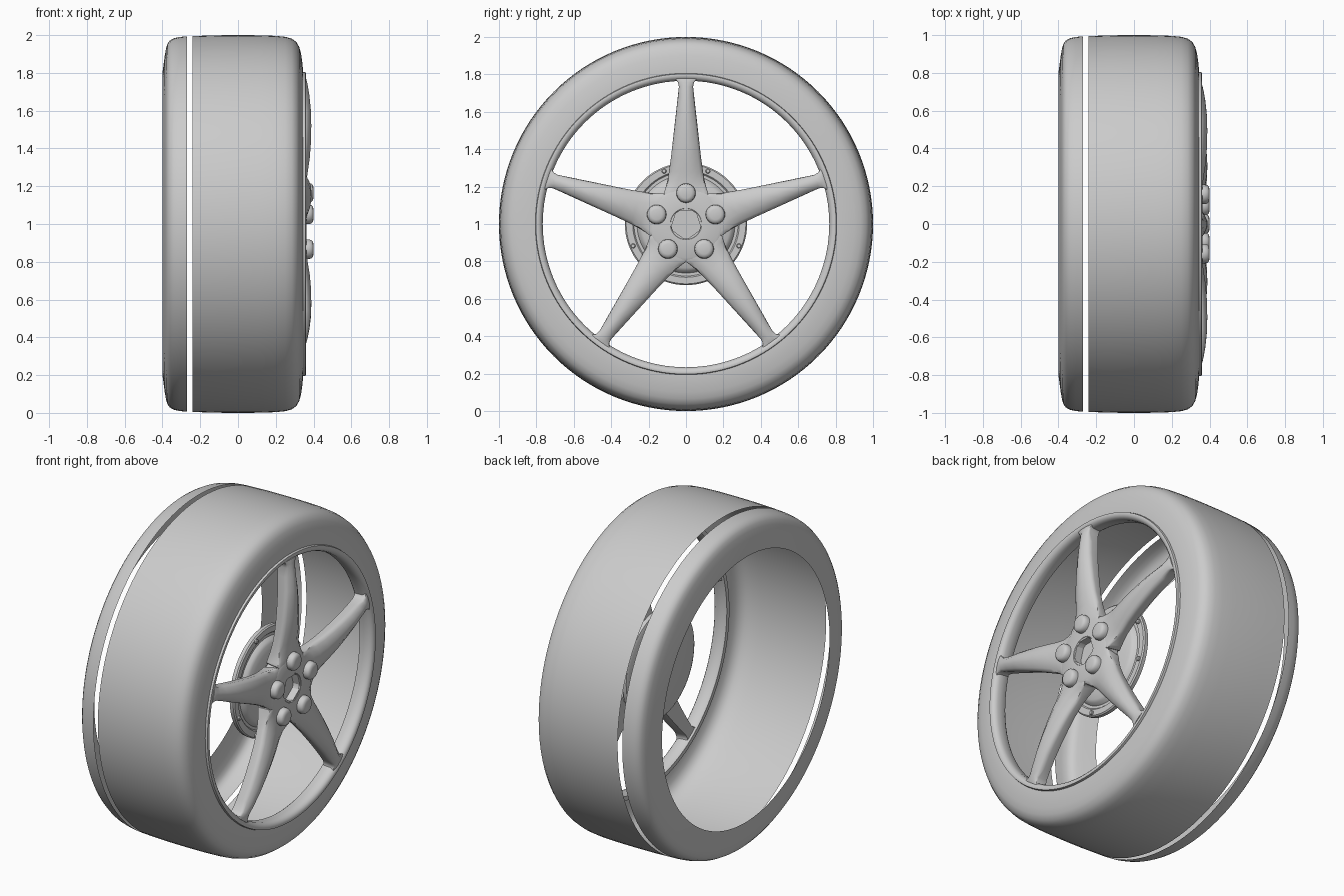
import bpy, bmesh
from math import sin, cos, pi, radians
from mathutils import Matrix, Vector

if "Cube" in bpy.data.objects:
    bpy.data.objects.remove(bpy.data.objects["Cube"])

CENTRE = Vector((0, 0, 1))  # wheel axis runs along x at this height


def finish(name, bm, angle=35):
    bmesh.ops.remove_doubles(bm, verts=bm.verts, dist=1e-5)
    bmesh.ops.recalc_face_normals(bm, faces=bm.faces)
    me = bpy.data.meshes.new(name)
    bm.to_mesh(me)
    bm.free()
    ob = bpy.data.objects.new(name, me)
    ob.location = CENTRE
    bpy.context.collection.objects.link(ob)
    bpy.ops.object.select_all(action='DESELECT')
    ob.select_set(True)
    bpy.context.view_layer.objects.active = ob
    bpy.ops.object.shade_smooth_by_angle(angle=radians(angle))
    return ob


def lathe(name, profile, segs=96, offset=(0, 0), closed=False):
    """Spin (x, radius) points about the x axis."""
    bm = bmesh.new()
    rings = []
    for x, r in profile:
        rings.append([bm.verts.new((x, offset[0] + r * cos(2 * pi * i / segs),
                                    offset[1] + r * sin(2 * pi * i / segs)))
                      for i in range(segs)])
    pairs = list(zip(rings, rings[1:]))
    if closed:
        pairs.append((rings[-1], rings[0]))
    for a, b in pairs:
        for i in range(segs):
            j = (i + 1) % segs
            bm.faces.new((a[i], a[j], b[j], b[i]))
    return finish(name, bm)


# Tyre: thin shell in two pieces with an open slot between them
lathe("tyre_main", [(-.24, .995), (-.12, .999), (0, 1), (.12, .999), (.20, .996),
                    (.25, .991), (.285, .981), (.31, .963), (.325, .935), (.334, .90),
                    (.340, .86), (.346, .80), (.345, .79)], 128)
lathe("tyre_back_band", [(-.27, .994), (-.31, .990), (-.34, .983), (-.36, .972),
                         (-.373, .955), (-.381, .93), (-.388, .89), (-.40, .80)], 128)

# Rim lip that carries the spokes
lathe("rim", [(.346, .806), (.358, .803), (.360, .795), (.356, .782), (.347, .772),
              (.33, .766), (.28, .768), (.27, .775), (.27, .80)], 128, closed=True)

# Spokes: lofted sections (radius, half width, ridge half width, front x, back x)
stations = [(.07, .051, .045, .360, .27), (.12, .087, .07, .360, .26),
            (.165, .119, .075, .360, .26), (.19, .110, .058, .360, .265),
            (.23, .100, .042, .363, .275), (.28, .091, .032, .370, .285),
            (.35, .081, .026, .380, .293), (.43, .072, .022, .386, .297),
            (.52, .062, .019, .388, .298), (.60, .053, .016, .386, .296),
            (.68, .044, .014, .378, .290), (.735, .038, .013, .369, .284),
            (.757, .043, .014, .364, .281), (.768, .053, .016, .361, .280),
            (.778, .070, .020, .357, .280)]


def spoke(name, angle):
    bm = bmesh.new()
    rings = []
    for r, b, a, xf, xb in stations:
        k = min(1, max(0, (r - .15) / .10))
        k *= max(.35, min(1, (.80 - r) / .12))
        half = [(a, xf), (.8 * b, xf - .018 * k), (b * .95, xf - .028 * k),
                (b, xf - .042 * k - .002), (b * .85, xb)]
        section = half + [(-y, x) for y, x in reversed(half)]
        rings.append([bm.verts.new((x, y, r)) for y, x in section])
    n = len(rings[0])
    for p, q in zip(rings, rings[1:]):
        for i in range(n):
            j = (i + 1) % n
            bm.faces.new((p[i], p[j], q[j], q[i]))
    bm.faces.new(rings[0])
    bm.faces.new(rings[-1])
    bm.transform(Matrix.Rotation(angle, 4, 'X'))
    return finish(name, bm, 40)


for i in range(5):
    ang = 2 * pi * i / 5
    spoke(f"spoke_{i + 1}", ang)
    # Rounded wheel nut at the root of each spoke
    lathe(f"wheel_nut_{i + 1}", [(.35, .052), (.372, .052), (.388, .049), (.396, .041),
                                 (.400, .028), (.400, 0)], 24,
          (-.165 * sin(ang), .165 * cos(ang)))

# Hub face with recessed centre bore
lathe("hub", [(.315, 0), (.315, .078), (.355, .078), (.362, .084), (.362, .18),
              (.355, .195), (.27, .19), (.24, .15), (.20, .15)], 64)

# Brake disc carrier behind the hub
lathe("hub_disc", [(.165, 0), (.165, .31), (.172, .325), (.195, .327), (.202, .32),
                   (.202, .285), (.194, .278), (.194, .262), (.212, .25), (.222, .235),
                   (.226, .20), (.24, .15), (.24, 0)], 80)
for i in range(8):
    t = radians(22.5 + 45 * i)
    lathe(f"disc_bolt_{i + 1}", [(.198, .013), (.210, .013), (.214, .009), (.214, 0)], 12,
          (.306 * cos(t), .306 * sin(t)))
